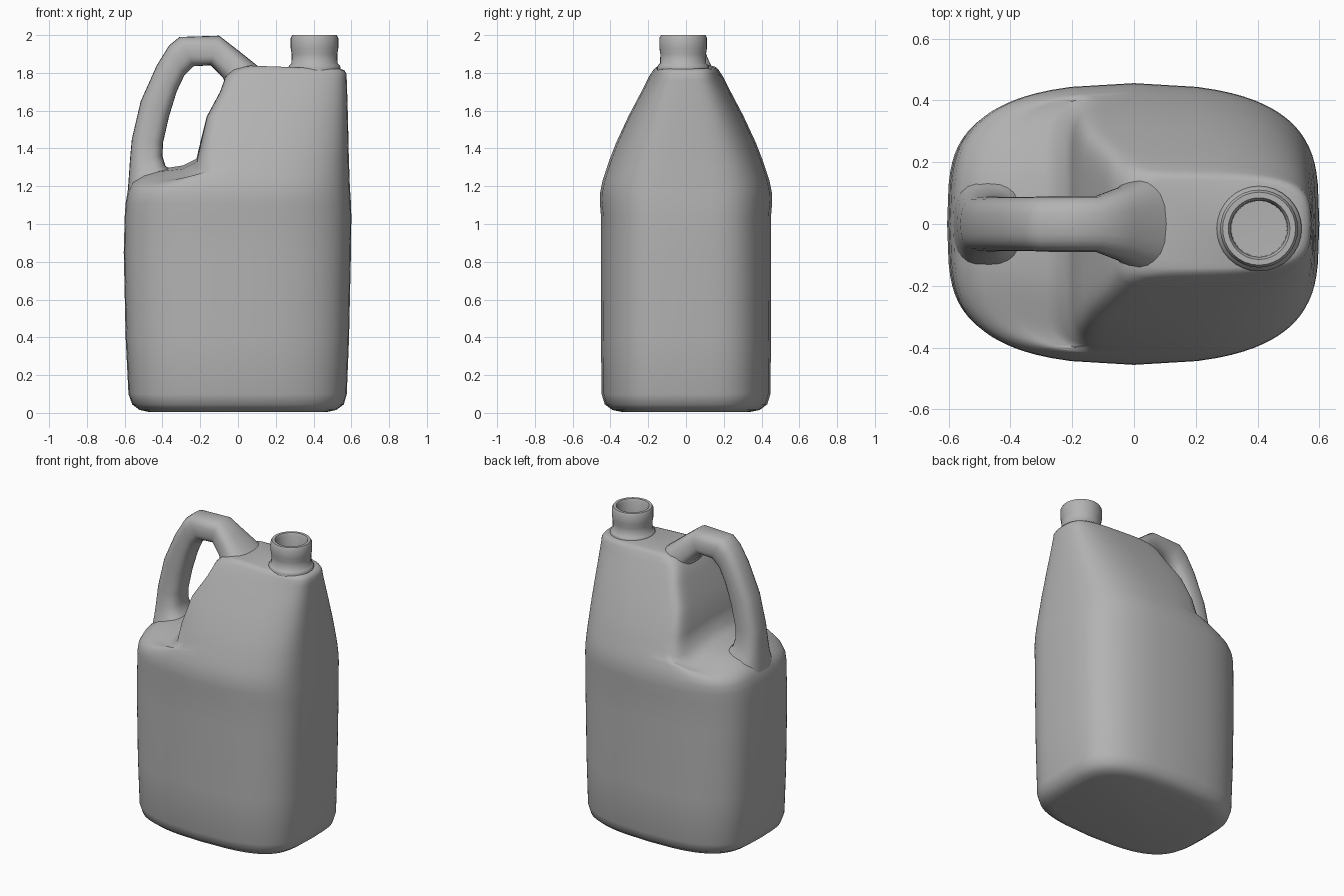
import bpy, bmesh, math

plastic = bpy.data.materials.new("grey_plastic")
plastic.diffuse_color = (0.45, 0.45, 0.45, 1)


def spow(v, p):
    return math.copysign(abs(v) ** p, v)


def superellipse(a, b, n, count, n_left=None):
    """Points of a rounded rectangle with half sizes a, b."""
    pts = []
    for i in range(count):
        t = 2 * math.pi * i / count
        c, s = round(math.cos(t), 9), round(math.sin(t), 9)
        m = n_left if n_left and c < 0 else n
        pts.append((a * spow(c, 2 / m), b * spow(s, 2 / m)))
    return pts


def loft(name, rings):
    """Skin a list of equally sized point rings and cap the ends."""
    bm = bmesh.new()
    loops = [[bm.verts.new(p) for p in ring] for ring in rings]
    count = len(loops[0])
    for a, b in zip(loops, loops[1:]):
        for i in range(count):
            j = (i + 1) % count
            bm.faces.new((a[i], a[j], b[j], b[i]))
    bm.faces.new(loops[0])
    bm.faces.new(loops[-1])
    bmesh.ops.remove_doubles(bm, verts=bm.verts, dist=1e-5)
    bmesh.ops.recalc_face_normals(bm, faces=bm.faces)
    mesh = bpy.data.meshes.new(name)
    bm.to_mesh(mesh)
    bm.free()
    ob = bpy.data.objects.new(name, mesh)
    bpy.context.collection.objects.link(ob)
    mesh.materials.append(plastic)
    bpy.ops.object.select_all(action='DESELECT')
    ob.select_set(True)
    bpy.context.view_layer.objects.active = ob
    bpy.ops.object.shade_smooth_by_angle(angle=math.radians(60))
    return ob


# Body: z, right x, left x, half depth y, left roundness, side bow, drop of the shelf rim
sections = [
    (0.005, 0.47, -0.47, 0.34, 4, .2, 0),
    (0.015, 0.52, -0.52, 0.39, 4.5, .2, 0),
    (0.045, 0.56, -0.56, 0.43, 5, .22, 0),
    (0.10, 0.576, -0.58, 0.447, 5, .22, 0),
    (0.40, 0.588, -0.595, 0.45, 5, .22, 0),
    (0.85, 0.598, -0.605, 0.45, 5, .22, 0),
    (1.04, 0.600, -0.60, 0.45, 5, .22, 0),
    (1.11, 0.598, -0.595, 0.456, 5, .22, 0),
    (1.17, 0.594, -0.585, 0.454, 5, .22, 0.02),
    (1.225, 0.591, -0.56, 0.443, 5, .22, 0.05),
    (1.265, 0.590, -0.50, 0.430, 5, .22, 0.08),
    (1.29, 0.589, -0.42, 0.422, 5, .22, 0.095),
    (1.31, 0.588, -0.29, 0.415, 6, .22, 0.10),
    (1.345, 0.587, -0.22, 0.403, 7, .22, 0.08),
    (1.43, 0.585, -0.20, 0.370, 8, .22, 0.03),
    (1.57, 0.582, -0.165, 0.305, 7, .22, 0),
    (1.70, 0.578, -0.095, 0.237, 6, .22, 0),
    (1.77, 0.576, -0.065, 0.197, 5, .18, 0),
    (1.805, 0.574, -0.03, 0.175, 5, .12, 0),
    (1.824, 0.562, 0.02, 0.16, 5, .10, 0),
    (1.830, 0.54, 0.05, 0.145, 5, .10, 0),
]
rings = []
for z, right, left, b, n_left, bow, drop in sections:
    ring = []
    for u, v in superellipse(1, 1, 5, 80, n_left):
        mid = max(0, left + 0.15)  # widest point of the section
        x = mid + u * ((right - mid) if u > 0 else (mid - left))
        x -= 0.05 * v * v * (x if abs(left) > 0.4 or u > 0 else 0)
        y = v * b * (1 - bow * (x / 0.6) ** 2)
        dz = drop * v * v * u * u if u < 0 else 0
        if z > 1.75:
            dz += 0.035 * (x - 0.3)  # roof falls slightly towards the spout side
        ring.append((x, y, z - dz))
    rings.append(ring)
loft("body", rings)

# Handle: outer x, z, inner x, z, half width
stations = [
    (-0.590, 1.06, -0.25, 1.18, 0.21),
    (-0.585, 1.16, -0.33, 1.26, 0.16),
    (-0.578, 1.25, -0.385, 1.31, 0.12),
    (-0.572, 1.34, -0.40, 1.36, 0.10),
    (-0.562, 1.45, -0.397, 1.43, 0.09),
    (-0.515, 1.65, -0.365, 1.57, 0.088),
    (-0.43, 1.84, -0.325, 1.70, 0.088),
    (-0.365, 1.945, -0.285, 1.785, 0.088),
    (-0.31, 1.99, -0.235, 1.835, 0.09),
    (-0.10, 1.997, -0.145, 1.84, 0.09),
    (0.0, 1.92, -0.08, 1.775, 0.12),
    (0.10, 1.84, -0.03, 1.66, 0.165),
    (0.16, 1.80, 0.05, 1.62, 0.17),
]
rings = []
for xo, zo, xi, zi, w in stations:
    rings.append([((xo + xi) / 2 + u * (xo - xi) / 2, v, (zo + zi) / 2 + u * (zo - zi) / 2)
                  for u, v in superellipse(1, w, 2.7, 24)])
loft("handle", rings)

# Neck: radius, z, turned around the spout axis
profile = [(0.136, 1.79), (0.138, 1.83), (0.132, 1.842), (0.122, 1.85), (0.121, 1.90),
           (0.126, 1.93), (0.126, 1.985), (0.118, 2.0), (0.10, 2.0), (0.092, 1.985),
           (0.09, 1.84), (0.0001, 1.838)]
rings = [[(0.405 + r * math.cos(math.tau * i / 32), -0.015 + r * math.sin(math.tau * i / 32), z)
          for i in range(32)] for r, z in profile]
loft("neck", rings)
